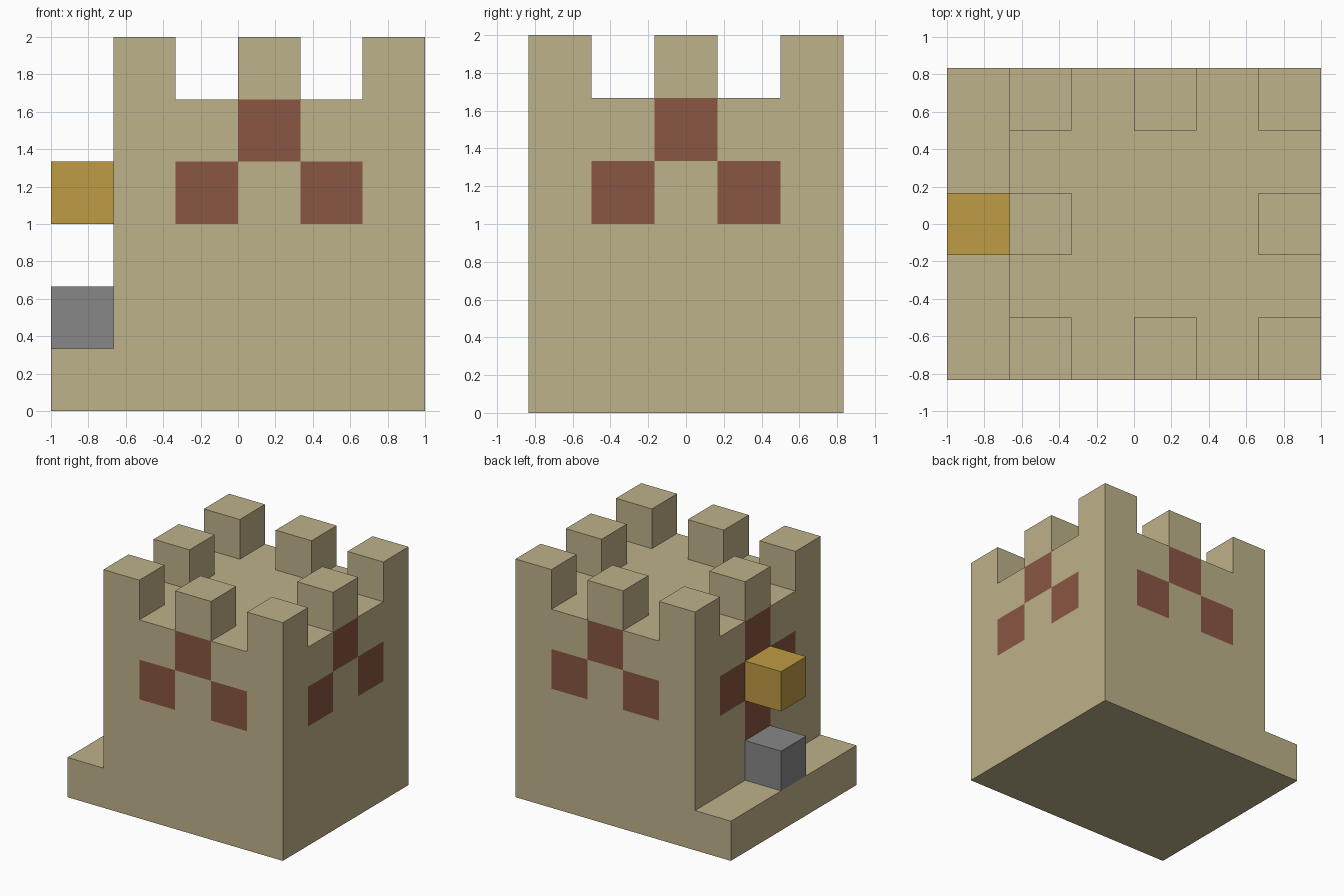
import bpy
import bmesh
from mathutils import Vector

CELL = 1 / 3           # everything sits on a grid of cubes this size
HALF = 2.5 * CELL      # half depth of the tower
MID_X = CELL / 2       # centre of the tower, right of the ledge

if "Cube" in bpy.data.objects:
    bpy.data.objects.remove(bpy.data.objects["Cube"], do_unlink=True)


def to_linear(c):
    c /= 255
    return c / 12.92 if c <= 0.04045 else ((c + 0.055) / 1.055) ** 2.4


def make_material(name, *rgb):
    mat = bpy.data.materials.new(name)
    color = [to_linear(c) for c in rgb] + [1]
    mat.use_nodes = True
    mat.diffuse_color = color
    mat.node_tree.nodes["Principled BSDF"].inputs["Base Color"].default_value = color
    return mat


def make_object(name, bm, mats):
    mesh = bpy.data.meshes.new(name)
    bmesh.ops.recalc_face_normals(bm, faces=bm.faces)
    bm.to_mesh(mesh)
    bm.free()
    for mat in mats:
        mesh.materials.append(mat)
    obj = bpy.data.objects.new(name, mesh)
    bpy.context.collection.objects.link(obj)
    return obj


def make_block(name, center, mat):
    bm = bmesh.new()
    bmesh.ops.create_cube(bm, size=CELL)
    bmesh.ops.translate(bm, verts=bm.verts, vec=center)
    make_object(name, bm, [mat])


sand = make_material("sandstone", 190, 178, 138)
red = make_material("red clay", 138, 87, 67)
gold = make_material("gold", 191, 155, 68)
grey = make_material("grey stone", 135, 135, 135)

# Tower and ledge: one stepped profile, extruded front to back
bm = bmesh.new()
ledge_z, roof_z, wall_x = CELL, 5 * CELL, -2 * CELL
profile = [(-1, 0), (1, 0), (1, roof_z), (wall_x, roof_z), (wall_x, ledge_z), (-1, ledge_z)]
face = bm.faces.new([bm.verts.new((x, -HALF, z)) for x, z in profile])
extruded = bmesh.ops.extrude_face_region(bm, geom=[face], use_keep_orig=True)
bmesh.ops.translate(bm, vec=(0, 2 * HALF, 0),
                    verts=[v for v in extruded["geom"] if isinstance(v, bmesh.types.BMVert)])
bmesh.ops.recalc_face_normals(bm, faces=bm.faces)

# Cut the walls into grid cells
start = Vector((-1, -HALF, 0))
for axis in range(3):
    for i in range(1, 6):
        point, normal = start.copy(), Vector((0, 0, 0))
        point[axis] += i * CELL
        normal[axis] = 1
        bmesh.ops.bisect_plane(bm, geom=bm.verts[:] + bm.edges[:] + bm.faces[:],
                               plane_co=point, plane_no=normal, dist=0.0001)

# Red clay pattern on every wall, with an extra cell over the ledge
bm.normal_update()
for f in bm.faces:
    c, n = f.calc_center_median(), f.normal
    if abs(n.z) > 0.5:
        continue
    across = c.y if abs(n.x) > 0.5 else c.x - MID_X
    offset, level = abs(round(across / CELL)), int(c.z / CELL)
    marks = {(0, 4), (1, 3)}
    if n.x < -0.5:
        marks.add((0, 2))
    f.material_index = int((offset, level) in marks)

# Battlements: raise every other cell round the edge of the roof
raised = []
for f in bm.faces:
    c = f.calc_center_median()
    if f.normal.z > 0.5 and c.z > roof_z - 0.01:
        i, j = round((c.x - MID_X) / CELL), round(c.y / CELL)
        if i % 2 == 0 and j % 2 == 0 and (i, j) != (0, 0):
            raised.append(f)
tops = bmesh.ops.extrude_discrete_faces(bm, faces=raised)["faces"]
bmesh.ops.translate(bm, verts=list({v for f in tops for v in f.verts}), vec=(0, 0, CELL))
for f in bm.faces:
    if f.calc_center_median().z > roof_z + 0.01:
        f.material_index = 0
make_object("castle_tower", bm, [sand, red])

# Blocks over the ledge
block_x = -2.5 * CELL
make_block("stone_step", (block_x, 0, 1.5 * CELL), grey)
make_block("gold_block", (block_x, 0, 3.5 * CELL), gold)
